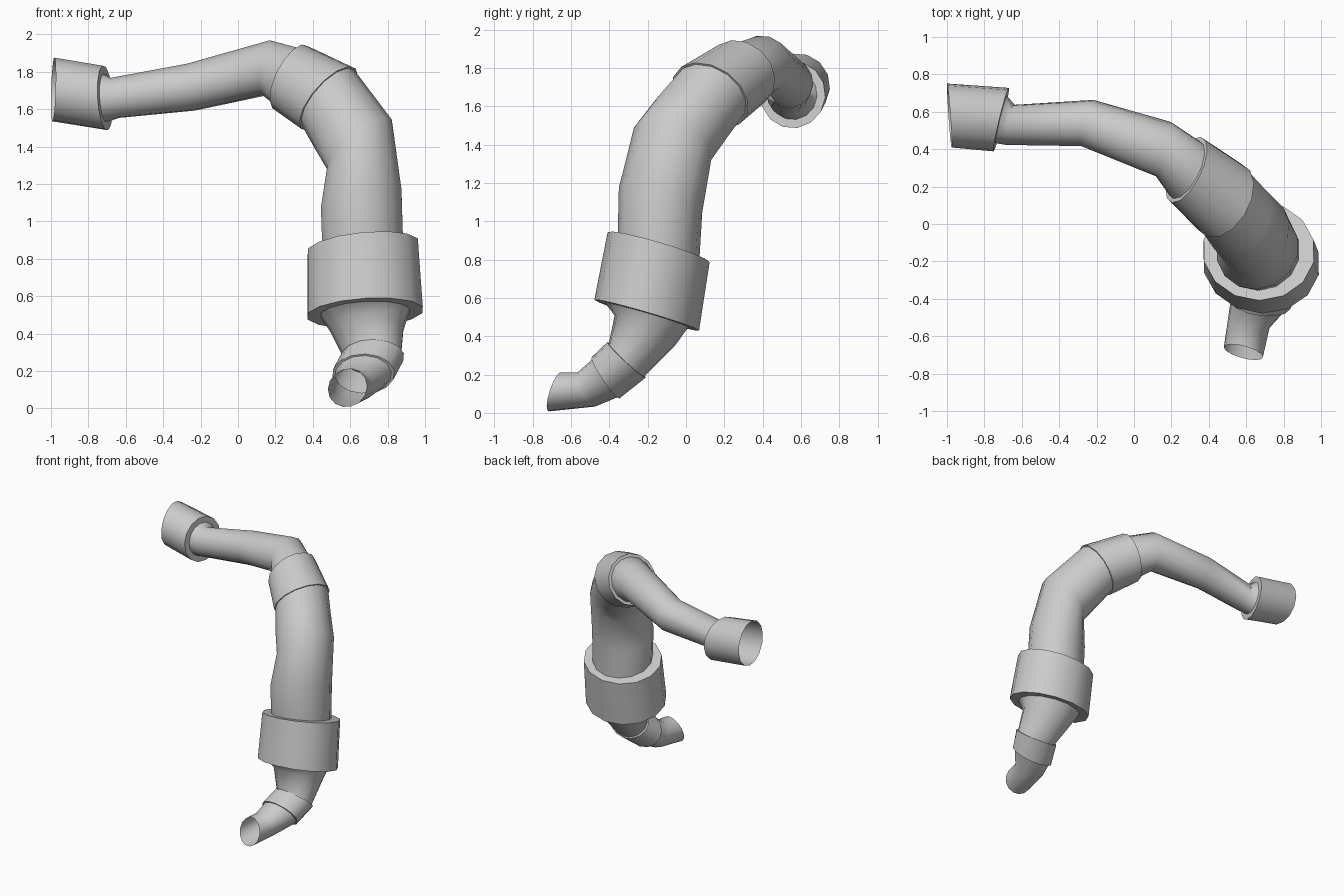
import bpy
from math import cos, sin, tau
from mathutils import Vector

SIDES = 14

cube = bpy.data.objects.get("Cube")
if cube:
    bpy.data.objects.remove(cube, do_unlink=True)

# Single plain grey for the whole pipe
grey = bpy.data.materials.new("plain_grey")
grey.use_nodes = True
grey.diffuse_color = (0.6, 0.6, 0.6, 1)
grey.node_tree.nodes["Principled BSDF"].inputs["Base Color"].default_value = grey.diffuse_color

# Side axis carried from ring to ring so the pipe does not twist
side_axis = Vector((1, 0, 0))


def ring(center, direction, radius, stretch=1.0):
    """Points of one cross-section; stretch widens it along the side axis."""
    global side_axis
    n = Vector(direction).normalized()
    side_axis = (side_axis - n * side_axis.dot(n)).normalized()
    up = n.cross(side_axis)
    c = Vector(center)
    return [c + side_axis * (cos(tau * k / SIDES) * radius * stretch)
            + up * (sin(tau * k / SIDES) * radius) for k in range(SIDES)]


def tube(name, *sections):
    """Open tube skinned through a run of cross-sections."""
    verts = [p for s in sections for p in ring(*s)]
    faces = []
    for i in range(len(sections) - 1):
        for k in range(SIDES):
            a, b = i * SIDES + k, i * SIDES + (k + 1) % SIDES
            faces.append((a, b, b + SIDES, a + SIDES))
    mesh = bpy.data.meshes.new(name)
    mesh.from_pydata(verts, [], faces)
    mesh.materials.append(grey)
    obj = bpy.data.objects.new(name, mesh)
    bpy.context.collection.objects.link(obj)
    bpy.ops.object.select_all(action="DESELECT")
    obj.select_set(True)
    bpy.context.view_layer.objects.active = obj
    bpy.ops.object.shade_smooth_by_angle(angle=0.9)
    return obj


def inset(section, radius, stretch=1.0):
    """Same cross-section with another radius, for ledges and joints."""
    return (section[0], section[1], radius, stretch)


# Small collar and big collar ends
small_low = ((0.67, -0.42, 0.183), (0.2, 1.54, 1), 0.128, 1.33)
small_top = ((0.72, -0.31, 0.277), (0.1, 0.94, 1), 0.134, 1.28)
big_low = ((0.68, -0.205, 0.51), (-0.05, 0.29, 1), 0.283, 1.12)
big_top = ((0.667, -0.143, 0.865), (-0.09, 0.29, 1), 0.276, 1.1)

# Upper collar and end collar
upper_low = ((0.485, 0.125, 1.655), (-1.15, 0.66, 1), 0.217)
upper_top = ((0.28, 0.29, 1.77), (-2, 1, 1), 0.193)
end_inner = ((-0.71, 0.558, 1.66), (-1, 0.24, -0.06), 0.175)
end_outer = ((-0.987, 0.58, 1.705), (-1, -0.07, 0.03), 0.172)

# Open spout at the bottom
tube("spout",
     ((0.585, -0.685, 0.11), (0.25, 0.92, -0.3), 0.108),
     ((0.615, -0.52, 0.122), (0.3, 1, 0.5), 0.1, 1.15),
     inset(small_low, 0.118, 1.3))

tube("small_collar", inset(small_low, 0.118, 1.3), small_low,
     small_top, inset(small_top, 0.125, 1.25))

# Neck flaring up into the big collar
tube("neck",
     inset(small_top, 0.125, 1.25),
     ((0.69, -0.215, 0.43), (0, 0.5, 1), 0.175, 1.15),
     inset(big_low, 0.225, 1.08))

tube("big_collar", inset(big_low, 0.225, 1.08), big_low,
     big_top, inset(big_top, 0.222))

# Thick body bending over towards the arm
tube("body",
     inset(big_top, 0.222),
     ((0.659, -0.133, 1.11), (-0.25, 0.3, 1), 0.227),
     ((0.653, -0.07, 1.405), (-0.81, 0.47, 1), 0.219),
     ((0.568, 0.023, 1.53), (-0.98, 0.62, 1), 0.213),
     inset(upper_low, 0.206))

tube("upper_collar", inset(upper_low, 0.206), upper_low,
     upper_top, inset(upper_top, 0.17))

# Slim arm reaching sideways
tube("arm",
     inset(upper_top, 0.17),
     ((0.158, 0.4, 1.82), (-1, 0.29, 0.13), 0.151),
     ((-0.25, 0.54, 1.718), (-1, 0.25, -0.15), 0.128),
     ((-0.66, 0.53, 1.66), (-1, 0.2, -0.2), 0.11),
     inset(end_inner, 0.13))

tube("end_collar", inset(end_inner, 0.13), end_inner, end_outer)
